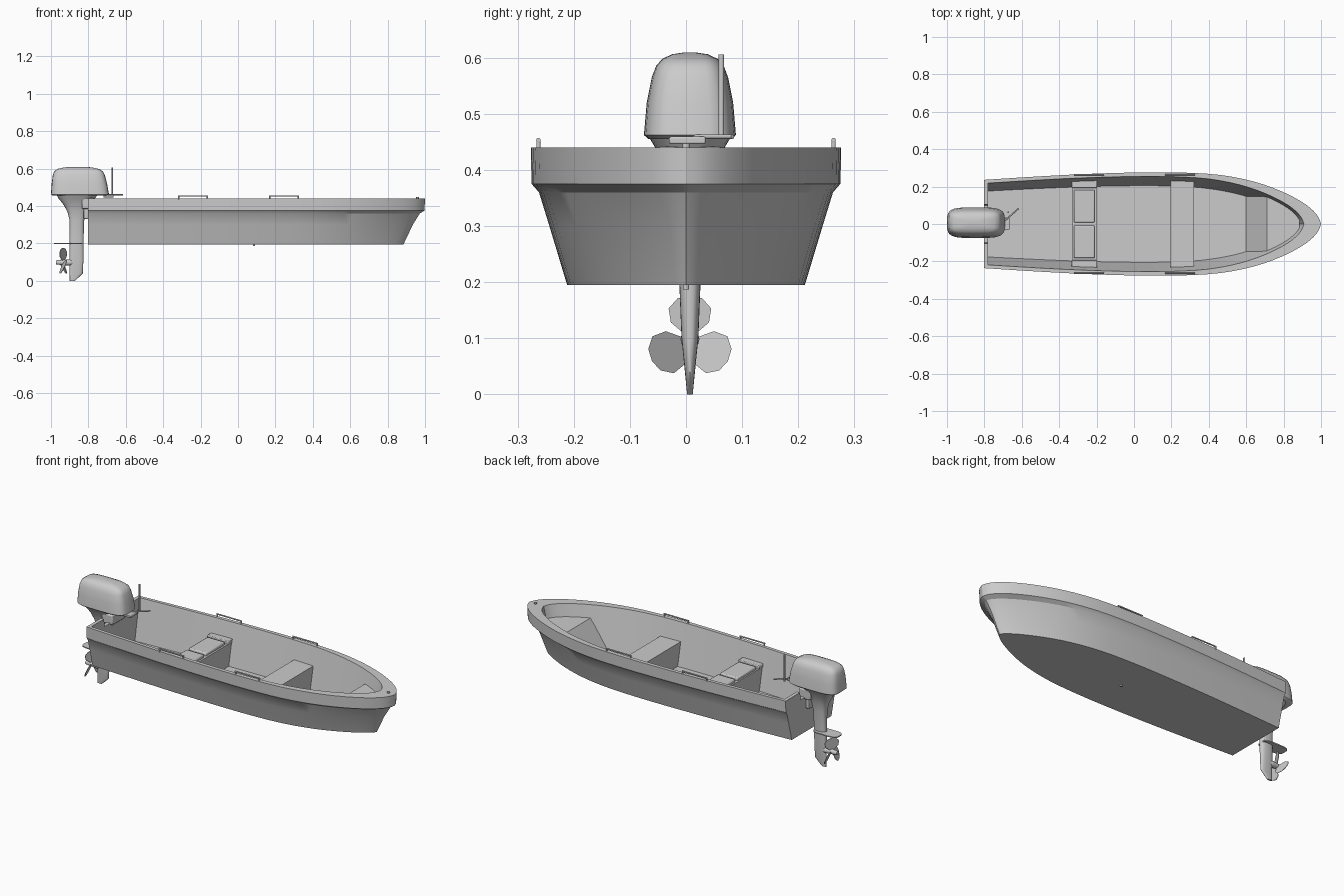
import bpy, bmesh, math
from mathutils import Vector, Matrix

if "Cube" in bpy.data.objects:
    bpy.data.objects.remove(bpy.data.objects["Cube"])


def make(name, verts, faces, angle=30):
    bm = bmesh.new()
    vs = [bm.verts.new(v) for v in verts]
    for f in faces:
        bm.faces.new([vs[i] for i in f])
    bmesh.ops.remove_doubles(bm, verts=bm.verts, dist=1e-5)
    bmesh.ops.recalc_face_normals(bm, faces=bm.faces)
    me = bpy.data.meshes.new(name)
    bm.to_mesh(me)
    bm.free()
    ob = bpy.data.objects.new(name, me)
    bpy.context.collection.objects.link(ob)
    bpy.ops.object.select_all(action='DESELECT')
    ob.select_set(True)
    bpy.context.view_layer.objects.active = ob
    bpy.ops.object.shade_smooth_by_angle(angle=math.radians(angle))
    return ob


def prism(name, pts, offset):
    """Extrude a closed polygon by a vector."""
    n = len(pts)
    vs = [Vector(p) for p in pts]
    vs += [v + Vector(offset) for v in vs]
    faces = [range(n), range(n, 2 * n)]
    faces += [(i, (i + 1) % n, (i + 1) % n + n, i + n) for i in range(n)]
    return make(name, vs, faces)


def box(name, x, y, z, bevel=0):
    ob = prism(name, [(x[0], y[0], z[0]), (x[1], y[0], z[0]), (x[1], y[1], z[0]), (x[0], y[1], z[0])],
               (0, 0, z[1] - z[0]))
    if bevel:
        m = ob.modifiers.new("bevel", 'BEVEL')
        m.width, m.segments = bevel, 2
    return ob


def rod(name, a, b, r1, r2=None, n=10):
    a, b = Vector(a), Vector(b)
    q = (b - a).to_track_quat('Z', 'Y')
    r2 = r1 if r2 is None else r2
    vs = [p + q @ Vector((r * math.cos(k * math.tau / n), r * math.sin(k * math.tau / n), 0))
          for p, r in ((a, r1), (b, r2)) for k in range(n)]
    return make(name, vs, [range(n), range(n, 2 * n)] +
                [(i, (i + 1) % n, (i + 1) % n + n, i + n) for i in range(n)], 50)


def stack(name, sections, power, cy=0.007, n=32):
    """Loft rounded-rectangle sections (z, x0, x1, half_y)."""
    vs = []
    for z, x0, x1, hy in sections:
        for k in range(n):
            c, s = math.cos(k * math.tau / n), math.sin(k * math.tau / n)
            vs.append(((x0 + x1) / 2 + (x1 - x0) / 2 * math.copysign(abs(c) ** power, c),
                       cy + hy * math.copysign(abs(s) ** power, s), z))
    m = len(sections)
    faces = [range(n), range((m - 1) * n, m * n)]
    faces += [(r * n + i, r * n + (i + 1) % n, (r + 1) * n + (i + 1) % n, (r + 1) * n + i)
              for r in range(m - 1) for i in range(n)]
    return make(name, vs, faces, 40)


# Plan shape of one side: (fraction of length, half width)
PLAN = [(0, .235), (.15, .252), (.3, .266), (.45, .274), (.58, .274), (.7, .261), (.8, .226),
        (.88, .176), (.94, .121), (.975, .074), (.993, .034), (1, 0)]


def catmull(p, sub=3):
    out = []
    for i in range(len(p) - 1):
        a, b, c, d = (Vector(p[max(0, min(len(p) - 1, i + k))]) for k in (-1, 0, 1, 2))
        for s in range(sub):
            t = s / sub
            out.append(b + (c - a) * t / 2 + (a * 2 - b * 5 + c * 4 - d) * t * t / 2 +
                       (b * 3 - a - c * 3 + d) * t ** 3 / 2)
    return out + [Vector(p[-1])]


SIDE = catmull(PLAN)


def level(tip, scale, z, pinch=0):
    half = [(-.8 + (tip + .8) * t, y * scale * (1 - pinch * t ** 12), z) for t, y in SIDE]
    return half + [(x, -y, z) for x, y, z in reversed(half[:-1])]


# Hull shell: outer side, rub rail, gunwale, inner side and floor
levels = [level(.885, .77, .195, .35), level(.935, .885, .3, .35), level(.972, .952, .36, .2),
          level(.997, 1.0, .375), level(1.0, 1.005, .44), level(.908, .925, .44), level(.85, .745, .206)]
n = len(levels[0])
faces = [(r * n + i, r * n + i + 1, (r + 1) * n + i + 1, (r + 1) * n + i)
         for r in range(len(levels) - 1) for i in range(n - 1)]
for base in (0, (len(levels) - 1) * n):
    faces += [(base + i, base + i + 1, base + n - 2 - i, base + n - 1 - i) for i in range(n // 2 - 1)]
    m = base + n // 2
    faces.append((m - 1, m, m + 1))
make("hull", [v for l in levels for v in l], faces, 28)

# Transom with a notch for the motor
half = [(.181, .195), (.208, .3), (.224, .36), (.235, .375), (.236, .44), (.105, .44), (.1, .395)]
prism("transom", [(-.801, y, z) for y, z in half] + [(-.801, -y, z) for y, z in reversed(half)], (.02, 0, 0))

# Bow locker: sloped front and flat deck
edge = [(.71, .165), (.77, .135), (.82, .1), (.86, .062), (.885, .025)]
deck = [(x, y, .37) for x, y in edge] + [(x, -y, .37) for x, y in reversed(edge)]
make("bow_locker", deck + [(.6, .152, .206), (.6, -.152, .206)],
     [range(10), (0, 9, 11, 10)])


# Benches fitted between the sloping sides
def bench(name, x0, x1, top):
    prism(name, [(x0, -.2, .2), (x0, .2, .2), (x0, .236, top), (x0, -.236, top)], (x1 - x0, 0, 0))


bench("front_bench", .195, .322, .338)
bench("rear_bench", -.33, -.2, .335)
for s, side in ((1, "left"), (-1, "right")):
    box("cushion_" + side, (-.322, -.21), sorted((s * .008, s * .182)), (.33, .352), .006)
    box("bench_end_" + side, (-.333, -.198), sorted((s * .192, s * .235)), (.33, .354), .004)
    # Grab rails on the gunwale
    for x0, place in ((-.32, "rear"), (.165, "front")):
        y = s * .263
        nm = f"grab_rail_{place}_{side}"
        rod(nm, (x0, y, .453), (x0 + .16, y, .453), .004)
        for k, x in enumerate((x0 + .004, x0 + .156)):
            rod(f"{nm}_post_{k}", (x, y, .435), (x, y, .453), .004)

# Small fittings
rod("bow_fitting", (.96, 0, .435), (.96, 0, .447), .007)
rod("drain_plug", (.085, 0, .187), (.085, 0, .2), .006)

# Outboard motor cowl and leg
stack("motor_cowl", [(.455, -.992, -.70, .074), (.462, -1, -.69, .082), (.52, -.996, -.70, .077),
                     (.565, -.99, -.712, .068), (.586, -.982, -.722, .06), (.598, -.965, -.745, .049),
                     (.606, -.93, -.78, .032), (.609, -.89, -.82, .012)], .5)
stack("motor_leg", [(.46, -.97, -.75, .074), (.44, -.96, -.765, .062), (.41, -.935, -.785, .046),
                    (.37, -.912, -.808, .033), (.32, -.9, -.823, .025), (.2, -.9, -.826, .019),
                    (.1, -.9, -.827, .015), (.04, -.9, -.83, .009), (.02, -.9, -.85, .007),
                    (0, -.9, -.872, .005)], .75)
stack("cavitation_plate", [(.197, -.985, -.83, .038), (.203, -.985, -.83, .038)], .55)
box("clamp_bracket", (-.835, -.765), (-.05, .064), (.385, .442), .006)
box("clamp_plate", (-.825, -.8), (-.04, .054), (.33, .4), .004)

# Gear housing and three-blade propeller
C = Vector((-.936, .007, .098))
rod("gear_housing", (-.9, C.y, C.z), (-.83, C.y, C.z), .017, .006, 12)
rod("propeller_hub", (-.972, C.y, C.z), (-.9, C.y, C.z), .011, .017, 12)
outline = [(.008, -.008), (.03, -.034), (.055, -.038), (.073, -.022), (.078, 0),
           (.073, .022), (.055, .038), (.03, .034), (.008, .008)]
for k in range(3):
    rot = Matrix.Rotation(k * math.tau / 3, 3, 'X')
    prism(f"propeller_blade_{k}", [C + rot @ Vector((t * .5, t, r)) for r, t in outline], (.003, 0, 0))

# Tiller and control lever
box("tiller_mount", (-.72, -.665), (-.03, .035), (.446, .459), .003)
rod("tiller_arm", (-.695, .015, .459), (-.617, .083, .459), .004)
rod("control_lever", (-.672, .063, .455), (-.672, .063, .606), .005)
